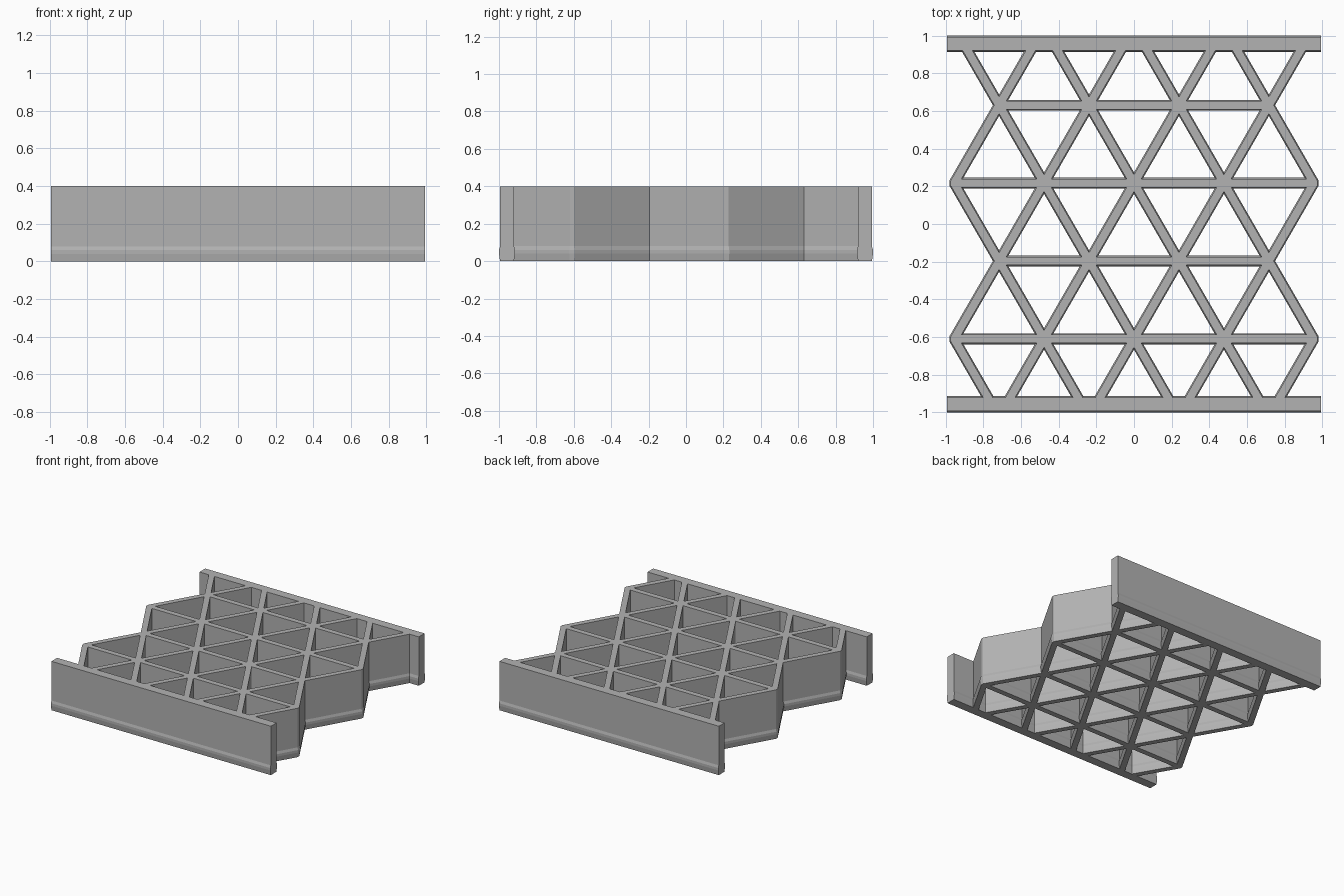
import bpy
import bmesh
from math import sin, cos, pi, atan2, radians, sqrt

cube = bpy.data.objects.get("Cube")
if cube:
    bpy.data.objects.remove(cube, do_unlink=True)

SIDE = 0.4775                 # triangle edge length
ROW = SIDE * sqrt(3) / 2      # spacing between rows
BASE_Y = -0.61
WIDTH = 0.045                 # wall thickness
PLATE_IN, PLATE_OUT, PLATE_X = 0.92, 0.994, 0.993
# (height, outward swell) levels: a slight bead runs around the foot of all walls
LEVELS = [(0, 0), (0.04, 0.006), (0.06, 0.006), (0.08, 0), (0.4, 0)]

grey = bpy.data.materials.new("mid grey")
grey.use_nodes = True
colour = (0.45, 0.45, 0.45, 1)
grey.diffuse_color = colour
grey.node_tree.nodes["Principled BSDF"].inputs["Base Color"].default_value = colour


def make_object(name, bm):
    bmesh.ops.recalc_face_normals(bm, faces=bm.faces)
    mesh = bpy.data.meshes.new(name)
    bm.to_mesh(mesh)
    bm.free()
    mesh.materials.append(grey)
    obj = bpy.data.objects.new(name, mesh)
    bpy.context.collection.objects.link(obj)
    return obj


# Lattice nodes, alternating rows of five and four
nodes = []
for row in range(4):
    count = 5 - row % 2
    for i in range(count):
        nodes.append(((i - (count - 1) / 2) * SIDE, BASE_Y + row * ROW))
inner = len(nodes)

# Walls between neighbouring nodes
walls = []
for i in range(inner):
    for j in range(i + 1, inner):
        dx, dy = nodes[j][0] - nodes[i][0], nodes[j][1] - nodes[i][1]
        if dx * dx + dy * dy < (SIDE * 1.1) ** 2:
            walls.append((i, j))

# Short walls that run from the outer rows to the end plates
for i in range(inner):
    x, y = nodes[i]
    for row, end in ((0, -PLATE_IN), (3, PLATE_IN)):
        if abs(y - BASE_Y - row * ROW) < 0.01:
            for s in (-1, 1):
                if abs(x + s * SIDE / 2) < 0.96:
                    nodes.append((x + s * abs(end - y) / sqrt(3), end))
                    walls.append((i, len(nodes) - 1))


def direction(a, b):
    return atan2(nodes[b][1] - nodes[a][1], nodes[b][0] - nodes[a][0]) % (2 * pi)


# Corners of each joint: (node, offset per unit half-width)
corners, left, right, outlines = [], {}, {}, []


def corner(n, angle, distance):
    corners.append((n, distance * cos(angle), distance * sin(angle)))
    return len(corners) - 1


for n in range(len(nodes)):
    arms = sorted((direction(n, b if a == n else a), b if a == n else a)
                  for a, b in walls if n in (a, b))
    ring = []
    for k, (angle, other) in enumerate(arms):
        after, neighbour = arms[(k + 1) % len(arms)]
        gap = (after - angle) % (2 * pi)
        if n >= inner:                         # cut flush with the plate
            flip = 0 if sin(angle) > 0 else pi
            left[n, other] = corner(n, pi + flip, 1 / sin(pi / 3))
            right[n, other] = corner(n, flip, 1 / sin(pi / 3))
        elif gap < radians(190):               # mitred corner
            c = corner(n, angle + gap / 2, 1 / sin(gap / 2))
            left[n, other] = right[n, neighbour] = c
            ring.append(c)
        else:                                  # blunt outer tip
            left[n, other] = corner(n, angle + pi / 2, 1)
            right[n, neighbour] = corner(n, after - pi / 2, 1)
            ring += [left[n, other], right[n, neighbour]]
    if n < inner:
        outlines.append(ring)
for a, b in walls:
    outlines.append([right[a, b], left[b, a], right[b, a], left[a, b]])

# Stack the plan at each level and join its open borders with side walls
bm = bmesh.new()
layers = []
for z, swell in LEVELS:
    half = WIDTH / 2 + swell
    layers.append([bm.verts.new((nodes[n][0] + u * half, nodes[n][1] + v * half, z))
                   for n, u, v in corners])
edges = set()
for ring in outlines:
    bm.faces.new([layers[0][c] for c in reversed(ring)])
    bm.faces.new([layers[-1][c] for c in ring])
    edges.update(zip(ring, ring[1:] + ring[:1]))
for a, b in sorted(edges):
    if (b, a) not in edges:
        for low, high in zip(layers, layers[1:]):
            bm.faces.new((low[a], low[b], high[b], high[a]))
make_object("triangle_lattice", bm)

# End plates: beaded profile swept along x, front and back
for name, s in (("front_plate", -1), ("back_plate", 1)):
    profile = [(PLATE_OUT + d, z) for z, d in LEVELS]
    profile += [(PLATE_IN - d, z) for z, d in reversed(LEVELS)]
    bm = bmesh.new()
    face = bm.faces.new([bm.verts.new((-PLATE_X, s * y, z)) for y, z in profile])
    swept = bmesh.ops.extrude_face_region(bm, geom=[face], use_keep_orig=True)
    moved = [v for v in swept["geom"] if isinstance(v, bmesh.types.BMVert)]
    bmesh.ops.translate(bm, verts=moved, vec=(2 * PLATE_X, 0, 0))
    make_object(name, bm)
